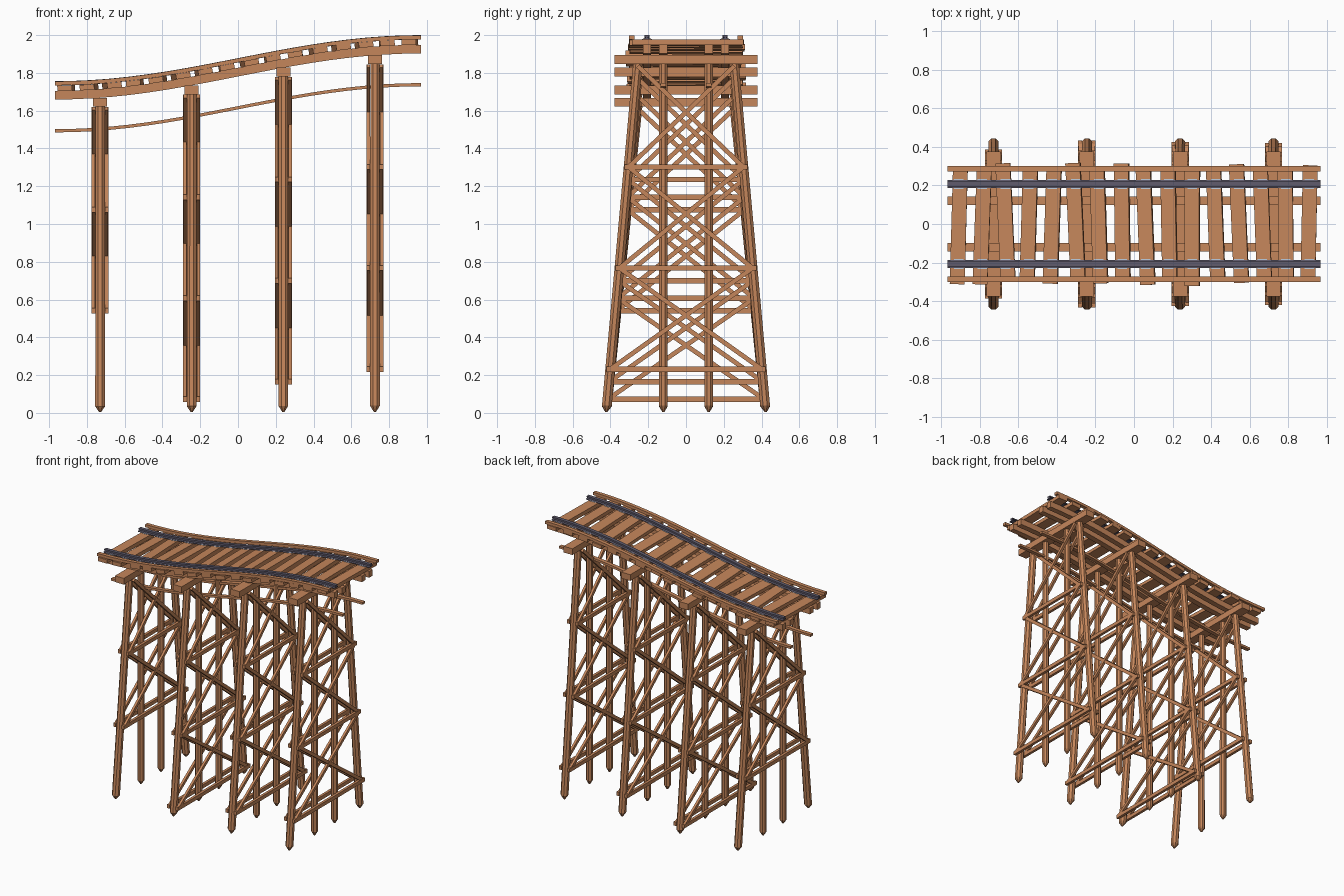
import bpy, bmesh, math, random
from mathutils import Vector, Matrix

if "Cube" in bpy.data.objects:
    bpy.data.objects.remove(bpy.data.objects["Cube"])

random.seed(4)


def material(name, rgb):
    m = bpy.data.materials.new(name)
    m.diffuse_color = (*rgb, 1)
    m.use_nodes = True
    m.node_tree.nodes["Principled BSDF"].inputs["Base Color"].default_value = m.diffuse_color
    return m


WOOD = material("warm timber", (0.56, 0.24, 0.105))
STEEL = material("dark steel", (0.115, 0.105, 0.15))
PLATE = material("pale steel", (0.50, 0.60, 0.72))
HALF = 0.97


def track_z(x):
    return 1.877 + 0.122 * math.sin(math.pi / 2 * x / HALF)


def slope(x):
    return math.atan((track_z(x + 0.01) - track_z(x - 0.01)) / 0.02)


def finish(bm, name, mat):
    bmesh.ops.recalc_face_normals(bm, faces=bm.faces)
    mesh = bpy.data.meshes.new(name)
    bm.to_mesh(mesh)
    bm.free()
    mesh.materials.append(mat)
    ob = bpy.data.objects.new(name, mesh)
    bpy.context.collection.objects.link(ob)
    return ob


def add_box(bm, centre, size, rot=Matrix()):
    mat = Matrix.Translation(centre) @ rot @ Matrix.Diagonal((*size, 1))
    bmesh.ops.create_cube(bm, size=1, matrix=mat)


def add_board(bm, x, a, b, thick, width):
    """Board in the plane of a bent, between (y, z) points a and b."""
    dy, dz = b[0] - a[0], b[1] - a[1]
    rot = Matrix.Rotation(math.atan2(dz, dy), 4, 'X')
    add_box(bm, (x, (a[0] + b[0]) / 2, (a[1] + b[1]) / 2),
            (thick, math.hypot(dy, dz), width), rot)


def add_loft(bm, rings):
    loops = [[bm.verts.new(p) for p in r] for r in rings]
    n = len(loops[0])
    for lo, hi in zip(loops, loops[1:]):
        for i in range(n):
            j = (i + 1) % n
            bm.faces.new((lo[i], lo[j], hi[j], hi[i]))
    bm.faces.new(loops[0])
    bm.faces.new(loops[-1])


def track_beam(name, y, profile, mat, steps=20):
    """Sweep a (y, height below track line) profile along the track."""
    bm = bmesh.new()
    xs = [-HALF + 2 * HALF * i / steps for i in range(steps + 1)]
    add_loft(bm, [[(x, y + py, track_z(x) + pz) for py, pz in profile] for x in xs])
    finish(bm, name, mat)


def rect(width, bottom, top):
    w = width / 2
    return [(-w, bottom), (w, bottom), (w, top), (-w, top)]


def add_pile(bm, x, y_top, z_top, y_low, radius=0.028):
    """Eight-sided post with a pointed foot."""
    def ring(t, r):
        y, z = y_low + (y_top - y_low) * t, z_top * t + 0.005 * (1 - t)
        return [(x + r * math.cos(math.pi * (k + .5) / 4),
                 y + r * math.sin(math.pi * (k + .5) / 4), z) for k in range(8)]
    add_loft(bm, [ring(0, 0.006), ring(0.018, radius), ring(1, radius * 0.95)])


# Lengthwise timbers and rails
rail = [(-.021, -.022), (.021, -.022), (.021, -.018), (.007, -.015), (.007, -.009),
        (.013, -.007), (.013, .001), (-.013, .001), (-.013, -.007), (-.007, -.009),
        (-.007, -.015), (-.021, -.018)]
for side, s in (("left", 1), ("right", -1)):
    track_beam(side + "_guard_timber", s * 0.287, rect(0.028, -0.021, 0), WOOD)
    track_beam(side + "_rail", s * 0.207, rail, STEEL)
    track_beam(side + "_outer_stringer", s * 0.207, rect(0.042, -0.096, -0.05), WOOD)
    track_beam(side + "_inner_stringer", s * 0.12, rect(0.044, -0.096, -0.05), WOOD)
    track_beam(side + "_lower_strut", s * 0.12, rect(0.03, -0.27, -0.253), WOOD)

# Uneven cross ties and the plates under the rails
ties, plates = bmesh.new(), bmesh.new()
for i in range(16):
    x = -0.91 + i * 0.1213
    z = track_z(x)
    tilt = Matrix.Rotation(-slope(x), 4, 'Y')
    rot = tilt @ Matrix.Rotation(math.radians(random.uniform(-3, 3)), 4, 'Z')
    add_box(ties, (x, random.uniform(-.015, .015), z - 0.036),
            (0.077, random.uniform(0.59, 0.62), 0.029), rot)
    for s in (-1, 1):
        add_box(plates, (x, s * 0.207, z - 0.021), (0.05, 0.052, 0.003), tilt)
finish(ties, "cross_ties", WOOD)
finish(plates, "tie_plates", PLATE)

# Four trestle bents
Y_TOP, Y_LOW = 0.255, 0.422
for n, x in enumerate((-0.73, -0.245, 0.24, 0.725), 1):
    cap_top = track_z(x) - 0.096
    cap_low = cap_top - 0.047

    def leg_y(z):
        return Y_LOW + (Y_TOP - Y_LOW) * z / cap_low

    bm = bmesh.new()
    add_box(bm, (x, 0, (cap_top + cap_low) / 2), (0.074, 0.755, cap_top - cap_low))
    finish(bm, f"bent_{n}_cap", WOOD)

    bm = bmesh.new()
    for s in (-1, 1):
        add_pile(bm, x, s * Y_TOP, cap_low + .005, s * Y_LOW)
        add_pile(bm, x, s * 0.12, cap_low + .005, s * 0.12, 0.025)
    finish(bm, f"bent_{n}_piles", WOOD)

    # Horizontal boards and crossed diagonals on both faces
    bm = bmesh.new()
    top = cap_low - 0.01
    while top - 0.535 > 0.05:
        low = top - 0.535
        for f in (-1, 1):
            bx = x + f * 0.035
            w = leg_y(low) + 0.02
            add_board(bm, bx, (-w, low), (w, low), 0.02, 0.028)
            for s in (-1, 1):
                add_board(bm, bx + f * s * 0.001, (s * leg_y(top), top),
                          (-s * leg_y(low), low), 0.018, 0.024)
        top = low
    finish(bm, f"bent_{n}_braces", WOOD)
